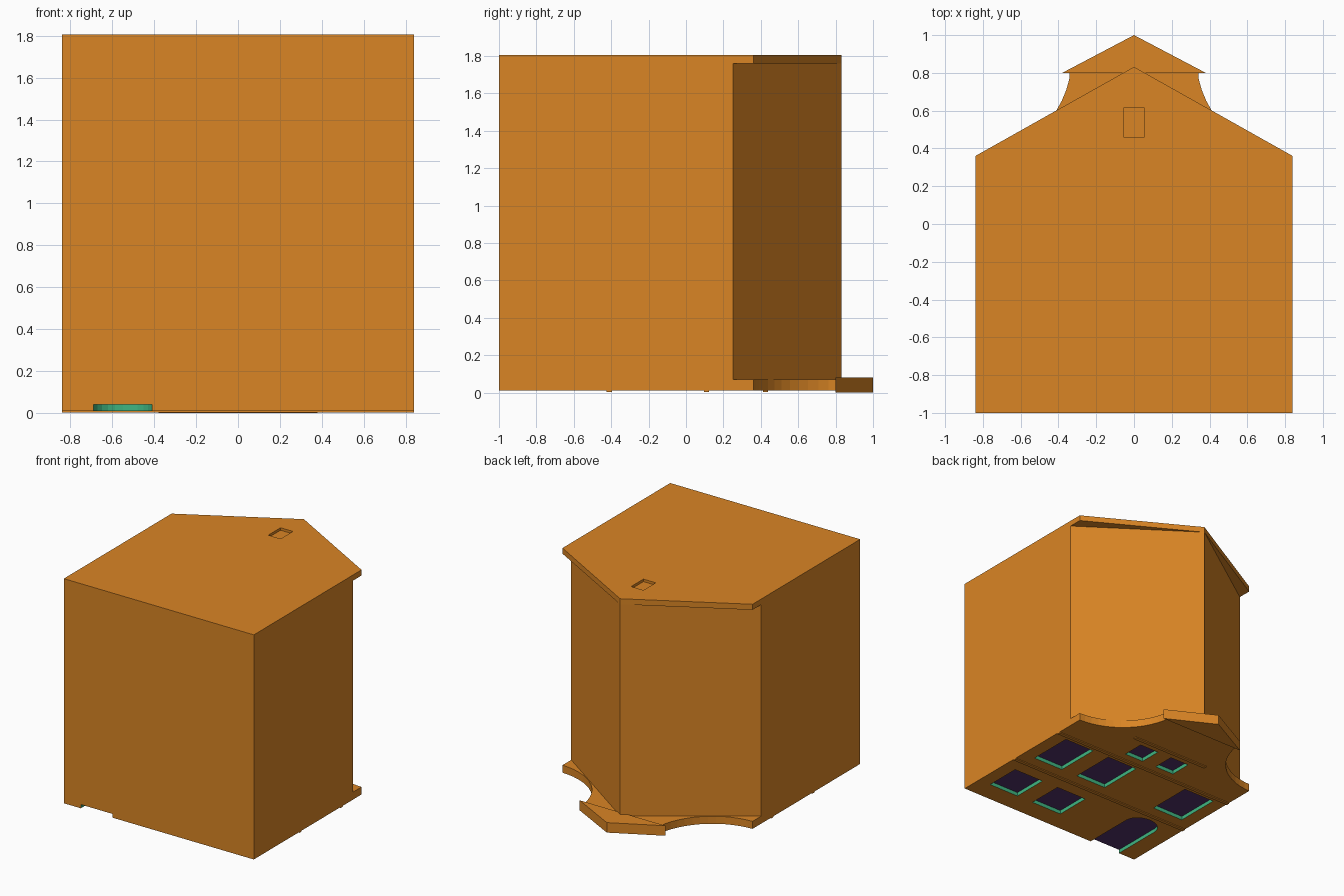
import bpy, bmesh, math

if "Cube" in bpy.data.objects:
    bpy.data.objects.remove(bpy.data.objects["Cube"])


def mat(name, rgb):
    m = bpy.data.materials.new(name)
    m.diffuse_color = (*rgb, 1)
    m.use_nodes = True
    m.node_tree.nodes["Principled BSDF"].inputs["Base Color"].default_value = m.diffuse_color
    return m


MATS = [mat("orange_wall", (0.70, 0.235, 0.018)),
        mat("green_reveal", (0.05, 0.46, 0.22)),
        mat("purple_pane", (0.085, 0.034, 0.15))]


def add_prism(bm, pts, z0, z1, side=0, cap=0):
    """Extrude an xy outline from z0 to z1 with side and cap material indices."""
    lo = [bm.verts.new((x, y, z0)) for x, y in pts]
    hi = [bm.verts.new((x, y, z1)) for x, y in pts]
    n = len(pts)
    for i in range(n):
        j = (i + 1) % n
        bm.faces.new((lo[i], lo[j], hi[j], hi[i])).material_index = side
    bm.faces.new(lo[::-1]).material_index = cap
    bm.faces.new(hi).material_index = cap


def make(name, prisms):
    bm = bmesh.new()
    for p in prisms:
        add_prism(bm, *p)
    bmesh.ops.recalc_face_normals(bm, faces=bm.faces[:])
    me = bpy.data.meshes.new(name)
    bm.to_mesh(me)
    bm.free()
    for m in MATS:
        me.materials.append(m)
    ob = bpy.data.objects.new(name, me)
    bpy.context.scene.collection.objects.link(ob)
    return ob


def rect(x0, x1, y0, y1):
    return [(x0, y0), (x1, y0), (x1, y1), (x0, y1)]


def mirror(half):
    """Right-hand outline points (bottom to top) completed on the left."""
    return half + [(-x, y) for x, y in reversed(half) if x > 0]


def carve(target, cutter):
    mod = target.modifiers.new("recesses", "BOOLEAN")
    mod.operation = "DIFFERENCE"
    mod.solver = "EXACT"
    mod.object = cutter
    bpy.context.view_layer.objects.active = target
    bpy.ops.object.modifier_apply(modifier=mod.name)
    bpy.data.objects.remove(cutter)


# Main body with the steeper roof behind the facade
make("house_body", [(mirror([(0.84, -1), (0.84, 0.25), (0, 0.832)]), 0.07, 1.76)])

# Rear gable wall with a shallow blind window
gable = make("rear_gable", [(mirror([(0.84, -1), (0.84, 0.36), (0, 0.832)]), 1.76, 1.805)])
carve(gable, make("rear_cutter", [(rect(-0.055, 0.055, 0.46, 0.615), 1.785, 1.85)]))

# Front facade with concave neck shoulders
cx, cy, r = 0.85, 0.88, 0.52
arc = []
for i in range(13):
    a = math.radians(270 - i * 77 / 12)
    arc.append((min(0.84, cx + r * math.cos(a)), cy + r * math.sin(a)))
facade = make("facade", [(mirror([(0.84, -1)] + arc + [(0.34, 0.80)]), 0.01, 0.07)])

# Window and door recesses: green reveals, purple panes
holes = [rect(0.46, 0.73, -0.83, -0.535), rect(0.035, 0.31, -0.83, -0.535),
         rect(0.46, 0.73, -0.305, 0.065), rect(0.035, 0.31, -0.305, 0.065),
         rect(-0.73, -0.45, -0.305, 0.065),
         rect(0.07, 0.24, 0.185, 0.365), rect(-0.23, -0.06, 0.185, 0.365)]
door = [(-0.69, -1.05), (-0.41, -1.05)]
for i in range(13):
    a = math.pi * i / 12
    door.append((-0.55 + 0.14 * math.cos(a), -0.58 + 0.115 * math.sin(a)))
holes.append(door)
carve(facade, make("front_cutter", [(h, -0.05, 0.04, 1, 2) for h in holes]))

# Triangular pediment crowning the neck
make("pediment", [(mirror([(0.38, 0.80), (0, 1.0)]), 0, 0.08)])

# Thin string courses across the facade
make("string_courses", [(rect(-w, w, y - 0.014, y + 0.014), 0.003, 0.0105)
                        for y, w in ((-0.41, 0.84), (0.11, 0.84), (0.425, 0.35))])
